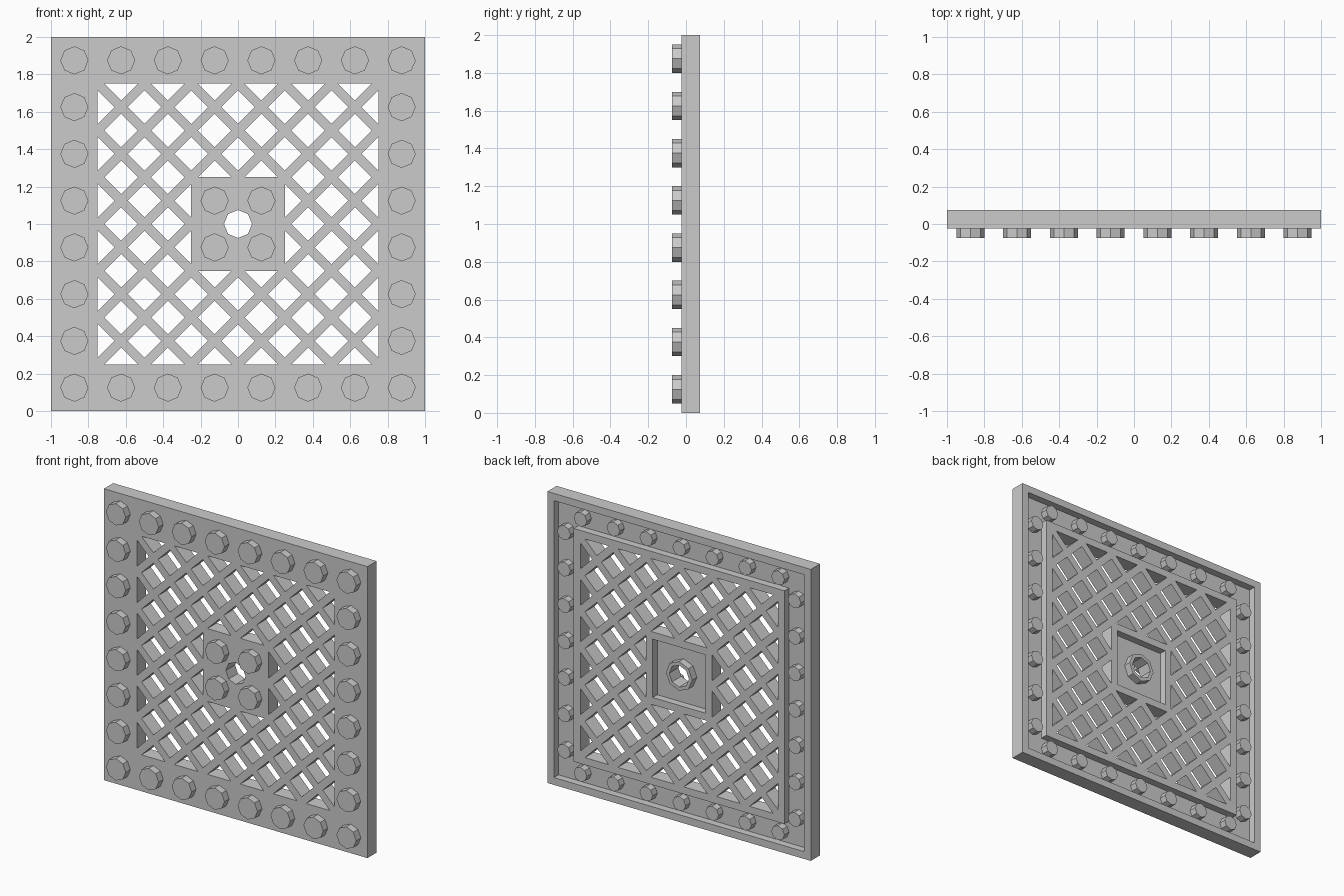
import bpy
import bmesh
from math import cos, sin, pi

cube = bpy.data.objects.get("Cube")
if cube:
    bpy.data.objects.remove(cube, do_unlink=True)

PITCH = 0.25
FRONT, FLOOR, BACK = -0.025, 0.025, 0.075
THROUGH = 0.12
CENTRE = 1.0

grey = bpy.data.materials.new("light_grey")
grey.use_nodes = True
colour = (0.6, 0.6, 0.6, 1)
grey.diffuse_color = colour
grey.node_tree.nodes["Principled BSDF"].inputs["Base Color"].default_value = colour


def rect(x0, x1, z0, z1):
    return [(x0, z0), (x1, z0), (x1, z1), (x0, z1)]


def octagon(radius, x=0, z=0):
    return [(x + radius * cos(i * pi / 4), z + radius * sin(i * pi / 4)) for i in range(8)]


def prisms(name, outlines, y0, y1):
    """Extrude flat outlines in the xz plane from y0 to y1."""
    bm = bmesh.new()
    for outline in outlines:
        front = [bm.verts.new((x, y0, z + CENTRE)) for x, z in outline]
        back = [bm.verts.new((x, y1, z + CENTRE)) for x, z in outline]
        bm.faces.new(front)
        bm.faces.new(back[::-1])
        for i in range(len(front)):
            j = (i + 1) % len(front)
            bm.faces.new((front[j], front[i], back[i], back[j]))
    bmesh.ops.recalc_face_normals(bm, faces=bm.faces)
    mesh = bpy.data.meshes.new(name)
    bm.to_mesh(mesh)
    bm.free()
    mesh.materials.append(grey)
    obj = bpy.data.objects.new(name, mesh)
    bpy.context.collection.objects.link(obj)
    return obj


def cut(target, outlines, y0, y1):
    """Subtract extruded outlines from the target."""
    cutter = prisms("cutter", outlines, y0, y1)
    cutter.hide_render = True
    mod = target.modifiers.new("cut", "BOOLEAN")
    mod.operation = "DIFFERENCE"
    mod.solver = "EXACT"
    mod.object = cutter
    bpy.context.view_layer.objects.active = target
    bpy.ops.object.modifier_apply(modifier=mod.name)
    bpy.data.objects.remove(cutter, do_unlink=True)


# Plate with a diagonal lattice left between diamond openings
plate = prisms("grille_plate", [rect(-1, 1, -1, 1)], FRONT, BACK)
half = PITCH / 2
h = half - 0.025 * 2 ** 0.5
cells = []
for i in range(-6, 7):
    for j in range(-6, 7):
        if (i + j) % 2 == 0 or max(abs(i), abs(j)) < 2:
            continue
        x, z = i * half, j * half
        diamond = [(x + h, z), (x, z + h), (x - h, z), (x, z - h)]
        # Drop corners that would reach into the border or the centre block
        cells.append([p for p in diamond
                      if 0.249 < max(abs(p[0]), abs(p[1])) < 0.751])
cut(plate, cells, -THROUGH, THROUGH)

# Channel behind the border, recess behind the centre block, centre hole
for s in (-1, 1):
    lo, hi = sorted((s * 0.8, s * 0.95))
    cut(plate, [rect(lo, hi, -0.95, 0.95)], FLOOR, THROUGH)
    cut(plate, [rect(-0.95, 0.95, lo, hi)], FLOOR, THROUGH)
cut(plate, [rect(-0.2, 0.2, -0.2, 0.2)], FLOOR, THROUGH)
cut(plate, [octagon(0.075)], -THROUGH, THROUGH)

# Studs on the border and the centre block
steps = [(k - 3.5) * PITCH for k in range(8)]
spots = [(x, z) for x in steps for z in steps
         if max(abs(x), abs(z)) > 0.8 or max(abs(x), abs(z)) < 0.2]
prisms("front_studs", [octagon(0.075, x, z) for x, z in spots], FRONT - 0.05, FRONT)

# Small pins in the back channel, between the studs
pins = []
for k in range(-3, 4):
    for s in (-0.875, 0.875):
        pins += [octagon(0.05, s, k * PITCH), octagon(0.05, k * PITCH, s)]
prisms("back_pins", pins, FLOOR, BACK)

# Tube around the centre hole
tube = prisms("centre_tube", [octagon(0.1)], FLOOR, BACK)
cut(tube, [octagon(0.075)], -THROUGH, THROUGH)
